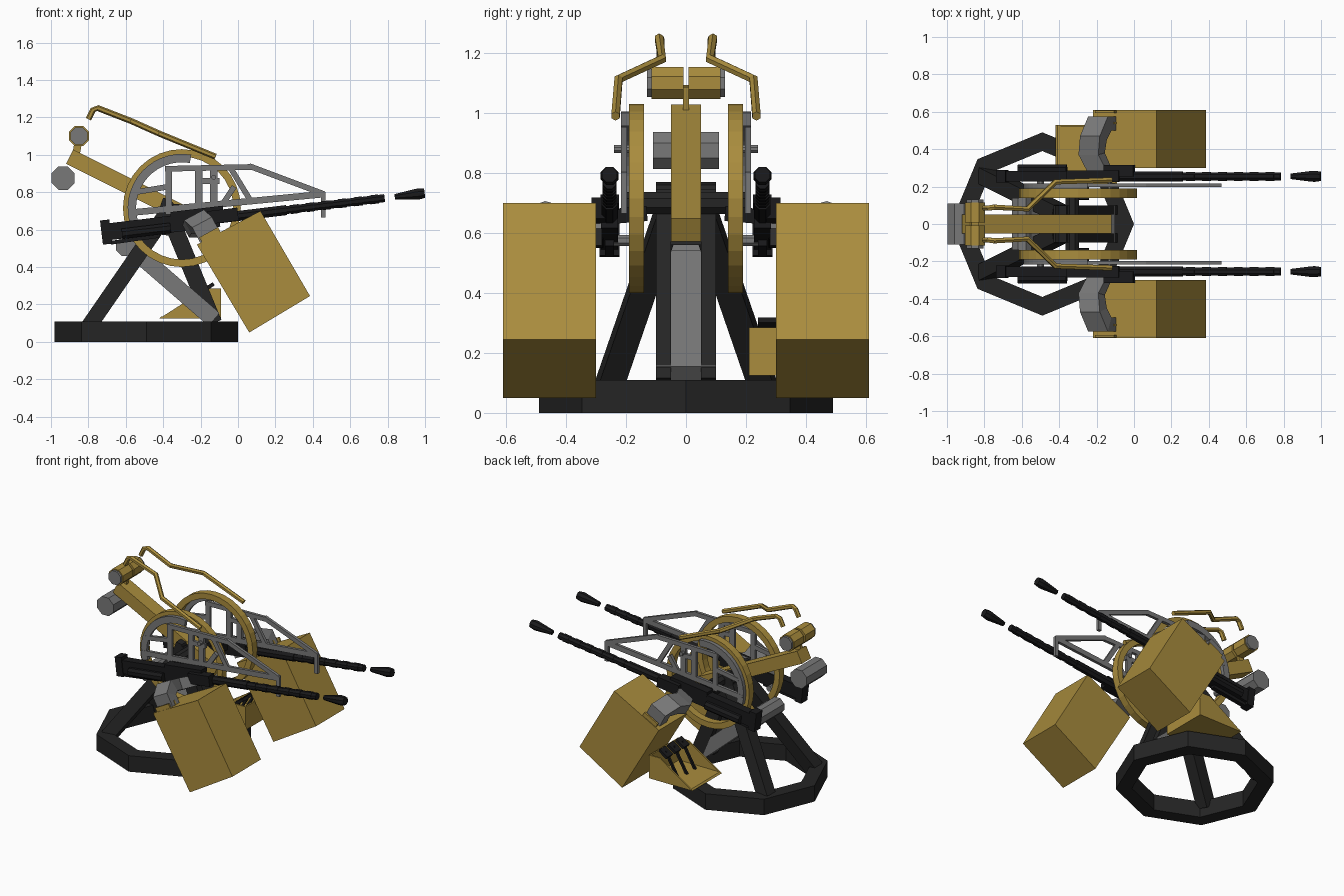
import bpy, bmesh, math
from mathutils import Vector

if "Cube" in bpy.data.objects:
    bpy.data.objects.remove(bpy.data.objects["Cube"])

def mat(name, c):
    m = bpy.data.materials.new(name)
    m.diffuse_color = (*c, 1)
    m.use_nodes = True
    m.node_tree.nodes["Principled BSDF"].inputs["Base Color"].default_value = m.diffuse_color
    return m

GOLD = mat("ochre paint", (0.40, 0.265, 0.047))
GREY = mat("mid grey", (0.19, 0.19, 0.19))
DARK = mat("dark base grey", (0.018, 0.018, 0.018))
BLACK = mat("gun black", (0.010, 0.010, 0.011))

def obj(name, verts, faces, m):
    me = bpy.data.meshes.new(name)
    me.from_pydata([tuple(v) for v in verts], [], faces)
    bm = bmesh.new()
    bm.from_mesh(me)
    bmesh.ops.recalc_face_normals(bm, faces=bm.faces)
    bm.to_mesh(me)
    bm.free()
    me.materials.append(m)
    o = bpy.data.objects.new(name, me)
    bpy.context.collection.objects.link(o)
    return o

def loft(name, rings, m, cap=True, closed=False):
    """Skin a list of equal-sized point rings."""
    n, k = len(rings[0]), len(rings)
    faces = []
    for i in range(k if closed else k - 1):
        a, b = i * n, (i + 1) % k * n
        faces += [(a + j, a + (j + 1) % n, b + (j + 1) % n, b + j) for j in range(n)]
    if cap and not closed:
        faces += [tuple(range(n)), tuple(range((k - 1) * n, k * n))]
    return obj(name, [p for r in rings for p in r], faces, m)

def prism(name, pts, y0, y1, m):
    return loft(name, [[(x, y, z) for x, z in pts] for y in (y0, y1)], m)

def axes(d):
    d = d.normalized()
    ref = Vector((0, 1, 0)) if abs(d.y) < 0.95 else Vector((1, 0, 0))
    b = (ref - d * d.dot(ref)).normalized()
    return b, b.cross(d)

def beam(name, p, q, w, h, m):
    """Rectangular bar from p to q; w is the sideways (y) size."""
    p, q = Vector(p), Vector(q)
    b, a = axes(q - p)
    c = [b * (i * w / 2) + a * (j * h / 2) for i, j in ((-1, -1), (1, -1), (1, 1), (-1, 1))]
    return loft(name, [[e + v for v in c] for e in (p, q)], m)

def tube(name, path, radii, m, n=8):
    """Round bar through a path; radii is one number or one per point."""
    path = [Vector(p) for p in path]
    if not isinstance(radii, (list, tuple)):
        radii = [radii] * len(path)
    rings = []
    for i, p in enumerate(path):
        b, a = axes(path[min(i + 1, len(path) - 1)] - path[max(i - 1, 0)])
        rings.append([p + (b * math.cos(t) + a * math.sin(t)) * radii[i]
                      for t in [math.tau * (j + .5) / n for j in range(n)]])
    return loft(name, rings, m)

def ring(name, c, r0, r1, y0, y1, m, a0=0, a1=360, n=32):
    """Flat ring or arc in the xz plane."""
    full = a1 - a0 == 360
    rings = []
    for i in range(n if full else n + 1):
        t = math.radians(a0 + (a1 - a0) * i / n)
        rings.append([(c[0] + r * math.cos(t), y, c[1] + r * math.sin(t))
                      for r, y in ((r0, y0), (r1, y0), (r1, y1), (r0, y1))])
    return loft(name, rings, m, closed=full)

# octagonal floor ring
rings = []
for i in range(8):
    t = math.tau * i / 8
    rings.append([(-0.49 + r * math.cos(t), r * math.sin(t), z)
                  for r, z in ((.39, 0), (.49, 0), (.49, .11), (.39, .11))])
loft("floor_ring", rings, DARK, closed=True)

# pedestal: sloped slab, elevation cylinder, head block
beam("sloped_slab", (-.13, 0, .12), (-.58, 0, .51), .2, .09, GREY)
tube("rear_cross_cylinder", [(-.6, -.14, .51), (-.6, .14, .51)], .056, GREY)
prism("pedestal_head", [(-.47, .58), (-.30, .56), (-.36, .76), (-.40, .77)], -.1, .1, DARK)
tube("wheel_axle", [(-.33, -.2, .70), (-.33, .2, .70)], .04, DARK)

# central arm with its counterweight and sights
beam("central_arm", (-.90, 0, .99), (-.14, 0, .61), .1, .085, GOLD)
tube("counterweight", [(-.935, -.11, .875), (-.935, .11, .875)], .067, GREY)
beam("sight_bracket", (-.87, 0, .98), (-.85, 0, 1.09), .02, .04, GOLD)

BOX = [(-.22, .52), (.12, .70), (.385, .245), (.06, .05)]
W, U = Vector((.88, 0, .47)), Vector((-.47, 0, .88))

def gz(x):  # height of the gun axis
    return .585 + .122 * (x + .72)

for s, side in ((1, "left"), (-1, "right")):
    def N(t): return side + "_" + t
    def P(x, y, z): return (x, s * y, z)
    # legs
    beam(N("front_leg"), P(-.13, .075, .10), P(-.39, .075, .73), .05, .09, DARK)
    beam(N("rear_leg"), P(-.80, .26, .08), P(-.40, .06, .66), .085, .085, DARK)

    # elevation wheel
    ring(N("wheel"), (-.3, .715), .275, .315, s * .14, s * .19, GOLD)
    ring(N("wheel_quadrant"), (-.3, .715), .245, .29, s * .19, s * .216, GREY, 80, 195, 14)

    # grey side frame in the plane beside the wheel
    for i, (a, b, h) in enumerate([
            ((-.58, .69), (.46, .79), .035), ((-.39, .925), (.075, .935), .03),
            ((.06, .94), (.46, .79), .03), ((.455, .80), (.455, .665), .025),
            ((-.37, .94), (-.37, .68), .035), ((-.21, .93), (-.21, .72), .04),
            ((-.13, .93), (-.13, .73), .04), ((-.22, .86), (-.1, .86), .03),
            ((-.04, .93), (.07, .75), .03), ((-.55, .80), (-.37, .83), .03),
            ((-.02, .83), (-.08, .74), .03)]):
        beam(N("frame_bar_%d" % i), P(a[0], .207, a[1]), P(b[0], .207, b[1]), .02, h, GREY)
    tube(N("upper_stub"), [P(-.13, .19, .88), P(-.13, .24, .88)], .014, GREY)
    tube(N("lower_stub"), [P(-.5, .19, .575), P(-.5, .25, .575)], .02, GREY)
    beam(N("gun_cradle"), P(-.3, .13, .665), P(-.3, .25, .655), .12, .05, BLACK)

    # sight drum and bent hand rail
    tube(N("sight_drum"), [P(-.85, .008, 1.1), P(-.85, .115, 1.1)], .058, GOLD)
    tube(N("sight_drum_cap"), [P(-.85, .11, 1.1), P(-.85, .13, 1.1)], .05, GREY)
    tube(N("hand_rail"), [P(-.80, .085, 1.19), P(-.775, .085, 1.24), P(-.75, .09, 1.25),
                          P(-.57, .08, 1.18), P(-.42, .225, 1.113), P(-.12, .235, .99)],
         .016, GOLD, 6)

    # gun: receiver, covers, jacketed barrel, flared muzzle
    Y = .255
    def G(x, dz=0, y=Y): return P(x, y, gz(x) + dz)
    beam(N("receiver"), G(-.71), G(-.1), .058, .09, BLACK)
    beam(N("receiver_back"), G(-.73), G(-.68), .068, .13, BLACK)
    beam(N("receiver_cover"), G(-.36, .05), G(-.08, .05), .062, .03, BLACK)
    beam(N("feed_block"), G(-.16, .01, .285), G(-.0, .01, .285), .06, .07, BLACK)
    beam(N("lower_rail"), G(-.68, -.06), G(-.42, -.055), .03, .02, BLACK)
    tube(N("recoil_cylinder"), [G(-.62, -.02, .29), G(-.36, -.02, .29)], .03, BLACK)
    tube(N("barrel_jacket"), [G(-.12), G(.26)], .029, BLACK)
    tube(N("barrel"), [G(.26), G(.784)], .023, BLACK)
    for i in range(6):
        x = .28 + i * .085
        tube(N("barrel_collar_%d" % i), [G(x), G(x + .045)], .026, BLACK)
    tube(N("muzzle"), [G(.838), G(.95), G(.965), G(.998)], [.016, .031, .032, .027], BLACK)

    # ammunition box with a curved feed chute
    prism(N("ammunition_box"), BOX, s * .30, s * .61, GOLD)
    O = Vector((-.15, 0, .56))
    outer = [(.575, -.03), (.575, .09), (.47, .145), (.37, .125), (.28, .10)]
    inner = [(.50, -.03), (.50, .05), (.45, .065), (.38, .05), (.28, .03)]
    shift = [0, 0, -.02, -.04, 0]
    rings = []
    for o, i, k in zip(outer, inner, shift):
        ring4 = []
        for (y, h), w in ((o, -.06), (o, .06), (i, .06), (i, -.06)):
            v = O + U * h + W * (w + k)
            ring4.append((v.x, s * y, v.z))
        rings.append(ring4)
    loft(N("feed_chute"), rings, GREY)
    for y in (.54, .60):
        beam(N("box_hook"), P(-.20, y, .545), P(-.10, y, .60), .012, .03, GOLD)

# pedal tray on one side with three levers
prism("pedal_tray_floor", [(-.42, .125), (-.09, .125), (-.09, .135), (-.41, .135)], .21, .53, GOLD)
prism("pedal_tray_wall", [(-.10, .125), (-.09, .125), (-.09, .285), (-.10, .285)], .21, .53, GOLD)
for y in (.21, .52):
    prism("pedal_tray_side", [(-.42, .125), (-.09, .125), (-.09, .285), (-.17, .285)],
          y, y + .01, GOLD)
for y in (.27, .36, .45):
    beam("pedal_lever", (-.26, y, .13), (-.16, y, .30), .015, .015, BLACK)
    beam("pedal_pad", (-.19, y, .27), (-.13, y, .31), .06, .02, BLACK)
